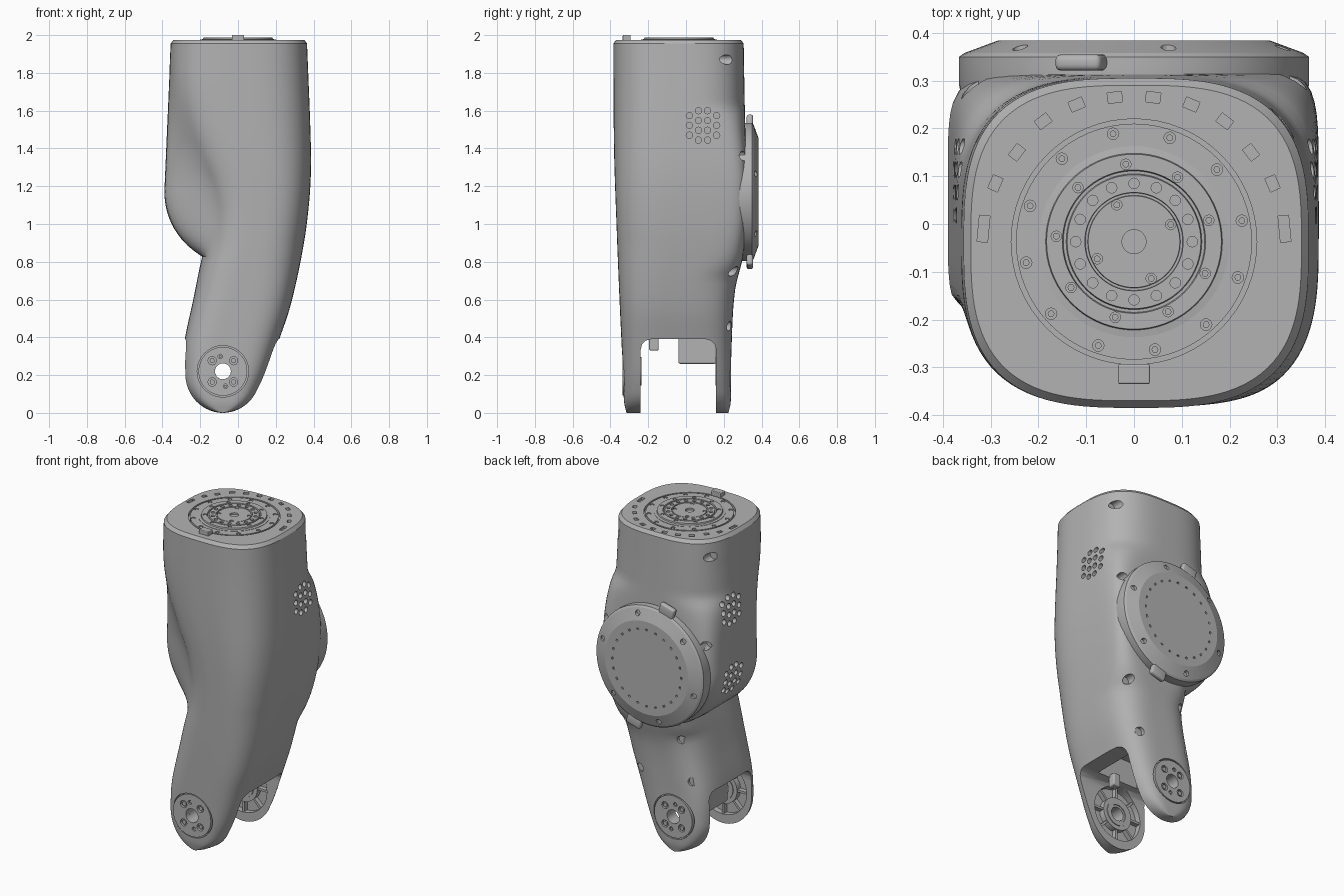
import bpy, bmesh, math
from mathutils import Matrix, Vector

if "Cube" in bpy.data.objects:
    bpy.data.objects.remove(bpy.data.objects["Cube"], do_unlink=True)

grey = bpy.data.materials.new("shell_grey")
grey.use_nodes = True
grey.diffuse_color = (0.45, 0.45, 0.45, 1)
grey.node_tree.nodes["Principled BSDF"].inputs["Base Color"].default_value = (0.45, 0.45, 0.45, 1)

AXES = {"z": Matrix.Identity(4),
        "y": Matrix.Rotation(-math.pi / 2, 4, "X"),
        "x": Matrix.Rotation(math.pi / 2, 4, "Y")}


def lathe(bm, profile, loc, axis="z", steps=24, closed=False):
    """Spin (radius, height) points round an axis through loc."""
    place = Matrix.Translation(loc) @ AXES[axis]
    rings = []
    for r, h in profile:
        if r == 0:
            rings.append([bm.verts.new(place @ Vector((0, 0, h)))])
            continue
        angles = [2 * math.pi * i / steps for i in range(steps)]
        rings.append([bm.verts.new(place @ Vector((r * math.cos(a), r * math.sin(a), h))) for a in angles])
    pairs = list(zip(rings, rings[1:])) + ([(rings[-1], rings[0])] if closed else [])
    for a, b in pairs:
        for i in range(steps):
            j = (i + 1) % steps
            quad = [a[i % len(a)], a[j % len(a)], b[j % len(b)], b[i % len(b)]]
            bm.faces.new(list(dict.fromkeys(quad)))


def rod(bm, r, h0, h1, loc, axis="z", steps=16):
    lathe(bm, [(0, h0), (r, h0), (r, h1), (0, h1)], loc, axis, steps)


def tube(bm, r0, r1, h0, h1, loc, axis="z", steps=40):
    lathe(bm, [(r0, h0), (r1, h0), (r1, h1), (r0, h1)], loc, axis, steps, True)


def box(bm, size, loc, turn=None, bevel=0):
    m = Matrix.Translation(loc) @ (turn or Matrix.Identity(4)) @ Matrix.Diagonal((*size, 1))
    verts = bmesh.ops.create_cube(bm, size=1, matrix=m)["verts"]
    if bevel:
        edges = list({e for v in verts for e in v.link_edges})
        bmesh.ops.bevel(bm, geom=edges, offset=bevel, segments=3, affect="EDGES", profile=0.5)


def finish(name, bm):
    bmesh.ops.recalc_face_normals(bm, faces=bm.faces)
    mesh = bpy.data.meshes.new(name)
    bm.to_mesh(mesh)
    bm.free()
    mesh.materials.append(grey)
    ob = bpy.data.objects.new(name, mesh)
    bpy.context.collection.objects.link(ob)
    return ob


def activate(ob):
    bpy.ops.object.select_all(action="DESELECT")
    ob.select_set(True)
    bpy.context.view_layer.objects.active = ob


def smooth(ob, degrees=32):
    activate(ob)
    bpy.ops.object.shade_smooth_by_angle(angle=math.radians(degrees))


def carve(ob, bm):
    cutter = finish("cutter", bm)
    cutter.hide_render = True
    mod = ob.modifiers.new("cut", "BOOLEAN")
    mod.operation, mod.solver, mod.object = "DIFFERENCE", "EXACT", cutter
    activate(ob)
    bpy.ops.object.modifier_apply(modifier=mod.name)
    bpy.data.objects.remove(cutter, do_unlink=True)


def curve(points, z):
    """Smooth interpolation of (height, value) points."""
    z = min(max(z, points[0][0]), points[-1][0])
    k = max(i for i in range(len(points) - 1) if points[i][0] <= z)

    def slope(i):
        a, b = points[max(i - 1, 0)], points[min(i + 1, len(points) - 1)]
        return (b[1] - a[1]) / (b[0] - a[0])
    (z0, v0), (z1, v1) = points[k], points[k + 1]
    d = z1 - z0
    t = (z - z0) / d
    return ((1 + 2 * t) * (1 - t) ** 2 * v0 + t * (1 - t) ** 2 * d * slope(k)
            + t * t * (3 - 2 * t) * v1 + t * t * (t - 1) * d * slope(k + 1))


# Outlines of the shell against height
RIGHT = [(.1, .099), (.17, .135), (.25, .168), (.4, .222), (.54, .27), (.7, .31), (.86, .342), (1, .364),
         (1.2, .383), (1.4, .386), (1.97, .365)]
WAIST = [(.2, -.29), (.3, -.291), (.4, -.28), (.6, -.237), (.75, -.207), (.9, -.176), (1.05, -.166),
         (1.2, -.195), (1.35, -.255), (1.5, -.312), (1.65, -.35), (1.78, -.362), (1.97, -.356)]
FRONT = [(0, -.315), (.06, -.328), (.3, -.338), (.6, -.352), (1, -.368), (1.4, -.381), (1.97, -.385)]
BACK = [(0, .225), (.06, .237), (.4, .243), (.65, .26), (.85, .305), (1.2, .325), (1.5, .314), (1.97, .305)]
FOOT_X, FOOT_Z, FOOT_R, MOTOR_Z, TOP = -.08, .22, .21, 1.17, 1.975


def section(z, inset=0, count=128):
    xr, xl = curve(RIGHT, z), curve(WAIST, z)
    # round end of the foot
    w = math.sqrt(max(FOOT_R ** 2 - (FOOT_R - z) ** 2, .00002))
    if z < FOOT_R:
        xl = FOOT_X - w
    if z < .1:
        xr = FOOT_X + w
    # rounded motor bulge that sticks out behind the waist
    bulge = -.39 + .035 * max(z - MOTOR_Z, 0) / .8
    if z < MOTOR_Z:
        bulge = -math.sqrt(max(.39 ** 2 - (MOTOR_Z - z) ** 2, 0))
    bulge = min(xl, bulge)
    yf, yb = curve(FRONT, z) + inset, curve(BACK, z) - inset
    cx, cy, base = (xr + xl) / 2, (yf + yb) / 2, 3 + 1.5 * max(0, 1 - z / .9)
    square = max(0, 1 - ((z - MOTOR_Z) / .45) ** 2)
    out = []
    for i in range(count):
        a = 2 * math.pi * i / count
        c, s = math.cos(a), math.sin(a)
        n = base + (5 * square if s > 0 else 0)
        r = (abs(c) ** n + abs(s) ** n) ** (-1 / n)
        y = cy + r * s * (yb - yf) / 2
        t = min(max((y + .32) / .18, 0), 1)
        left = xl + (bulge - xl) * t * t * (3 - 2 * t)
        x = cx + r * c * ((xr - inset - cx) if c > 0 else (cx - left - inset))
        out.append((x, y, z))
    return out


# Main shell, lofted from foot to top
bm = bmesh.new()
levels = [FOOT_Z * (1 - math.cos(math.pi / 2 * i / 14)) for i in range(14)]
levels += [FOOT_Z + (1.955 - FOOT_Z) * i / 60 for i in range(61)]
rings = [[bm.verts.new(p) for p in section(z)] for z in levels]
rings.append([bm.verts.new((x, y, TOP)) for x, y, z in section(1.955, .015)])
for a, b in zip(rings, rings[1:]):
    for i in range(len(a)):
        j = (i + 1) % len(a)
        bm.faces.new((a[i], a[j], b[j], b[i]))
bm.faces.new(rings[0][::-1])
bm.faces.new(rings[-1])
shell = finish("leg_shell", bm)

# Fork slot and the hub recesses on the outer faces
foot = (FOOT_X, 0, FOOT_Z)
bm = bmesh.new()
box(bm, (1.4, .4, .79), (0, -.04, -.005), bevel=.055)
rod(bm, .136, -.5, -.3, foot, "y", 48)
rod(bm, .136, .21, .5, foot, "y", 48)
carve(shell, bm)

# Axle hole, inner pockets, cooling vents, screw holes, top recess
bm = bmesh.new()
rod(bm, .042, -.5, .5, foot, "y", 32)
tube(bm, .1, .165, -.275, -.2, foot, "y")
tube(bm, .1, .165, .12, .195, foot, "y")
box(bm, (.28, .28, .2), (-.03, -.04, .44))
for side, middle, depth in ((1, 1.522, .34), (-1, 1.522, .33), (-1, 1.1, .32)):
    for column, rows in enumerate((3, 4, 4, 3)):
        for row in range(rows):
            z = middle + .052 * (row - (rows - 1) / 2)
            rod(bm, .017, -.1, .1, (side * (depth + .1), .018 + .048 * column, z), "x", 12)
for x, y, z in ((.31, .17, 1.87), (-.31, .17, 1.87), (.335, .24, 1.36), (-.335, .24, 1.36),
                (.25, .22, .75), (-.14, .23, .71), (.15, .215, .46), (-.2, .215, .46)):
    rod(bm, .026, 0, .4, (x, y, z), "y", 16)
hub_top = (0, -.037, TOP)
tube(bm, .247, .257, -.02, .1, hub_top, steps=64)
for side in (-1, 1):
    for x, y in ((.315, -.01), (.29, .085), (.245, .15), (.19, .215), (.12, .25), (.04, .265)):
        turn = Matrix.Rotation(math.atan2(y + .04, side * x), 4, "Z")
        box(bm, (.022, .03 if y > 0 else .055, .03), (side * x, y, TOP), turn)


def bolt_spots(radius, count, start, height):
    for k in range(count):
        a = math.radians(start) + 2 * math.pi * k / count
        yield radius * math.cos(a), hub_top[1] + radius * math.sin(a), height


RIM_BOLTS = list(bolt_spots(.23, 12, 11, TOP))
TABLE_BOLTS = list(bolt_spots(.163, 9, 16, TOP + .012)) + list(bolt_spots(.085, 4, 25, TOP + .01))
for at in RIM_BOLTS:
    rod(bm, .012, -.014, .05, at)
carve(shell, bm)
smooth(shell)

# Foot hubs with bolt holes, on both arms
bm, holes, pins = bmesh.new(), bmesh.new(), bmesh.new()
for h0, h1, out in ((-.335, -.295, -.335), (.205, .239, .239)):
    tube(bm, .042, .129, h0, h1, foot, "y", 48)
    for k in range(6):
        a = math.radians((45, 135, 225, 315, 100, 280)[k])
        r = .022 if k < 4 else .012
        at = (FOOT_X + .08 * math.cos(a), out, FOOT_Z + .08 * math.sin(a))
        rod(holes, r, -.015, .015, at, "y")
        rod(pins, r * .6, -.015, .015, (at[0], (h0 + h1) / 2, at[2]), "y")
hubs = finish("foot_hubs", bm)
carve(hubs, holes)
smooth(hubs)
smooth(finish("foot_bolts", pins))

# Ribs and stops inside the fork
bm = bmesh.new()
for y, near in ((-.262, -.235), (.182, .155)):
    tube(bm, .055, .075, min(y, near), max(y, near), foot, "y")
    for k in range(8):
        a = math.pi * k / 4
        box(bm, (.07, .03, .014), (FOOT_X + .132 * math.cos(a), y, FOOT_Z + .132 * math.sin(a)),
            Matrix.Rotation(-a, 4, "Y"))
finish("fork_ribs", bm)

bm = bmesh.new()
box(bm, (.03, .2, .15), (-.245, .06, .335), bevel=.01)
box(bm, (.05, .05, .08), (0, -.17, .37), bevel=.008)
finish("fork_stops", bm)

# Motor housing and its cover on the back
bm = bmesh.new()
motor = (0, 0, MOTOR_Z)
lathe(bm, [(0, .15), (.34, .15), (.366, .29), (.366, .333), (0, .333)], motor, "y", 72)
smooth(finish("motor_housing", bm))

bm = bmesh.new()
lathe(bm, [(0, .32), (.36, .32), (.366, .328), (.366, .35), (.355, .358), (.285, .384), (0, .384)], motor, "y", 72)
cover = finish("motor_cover", bm)
bm = bmesh.new()
for k in range(24):
    a = 2 * math.pi * k / 24
    box(bm, (.01, .02, .014), (.235 * math.cos(a), .384, MOTOR_Z + .235 * math.sin(a)), Matrix.Rotation(-a, 4, "Y"))
for k in range(6):
    a = math.pi / 3 * k + .3
    rod(bm, .016, .355, .45, (.325 * math.cos(a), 0, MOTOR_Z + .325 * math.sin(a)), "y", 14)
carve(cover, bm)
smooth(cover, 12)

bm = bmesh.new()
for s in (1, -1):
    box(bm, (.1, .034, .07), (-.11 * s, .338, MOTOR_Z + .365 * s), Matrix.Rotation(-.28, 4, "Y"), .012)
smooth(finish("cover_tabs", bm))

# Turntable on the top: stepped rings, holes and bolts
bm = bmesh.new()
lathe(bm, [(.025, -.02), (.2, -.02), (.2, .002), (.185, .004), (.183, .012), (.15, .012), (.148, .004), (.142, .004),
           (.14, .012), (.103, .012), (.102, .003), (.097, .003), (.096, .01), (.025, .01)], hub_top, "z", 72, True)
table = finish("turntable", bm)
bm = bmesh.new()
for at in bolt_spots(.122, 16, 0, TOP):
    rod(bm, .011, -.005, .05, at, "z", 12)
for at in TABLE_BOLTS:
    rod(bm, .011, -.012, .05, at, "z", 12)
carve(table, bm)
smooth(table, 20)

bm = bmesh.new()
for at in RIM_BOLTS + TABLE_BOLTS:
    rod(bm, .007, -.02, -.003, at, "z", 12)
smooth(finish("turntable_bolts", bm))

bm = bmesh.new()
box(bm, (.066, .042, .035), (0, -.314, 1.9825), bevel=.004)
finish("locating_key", bm)
